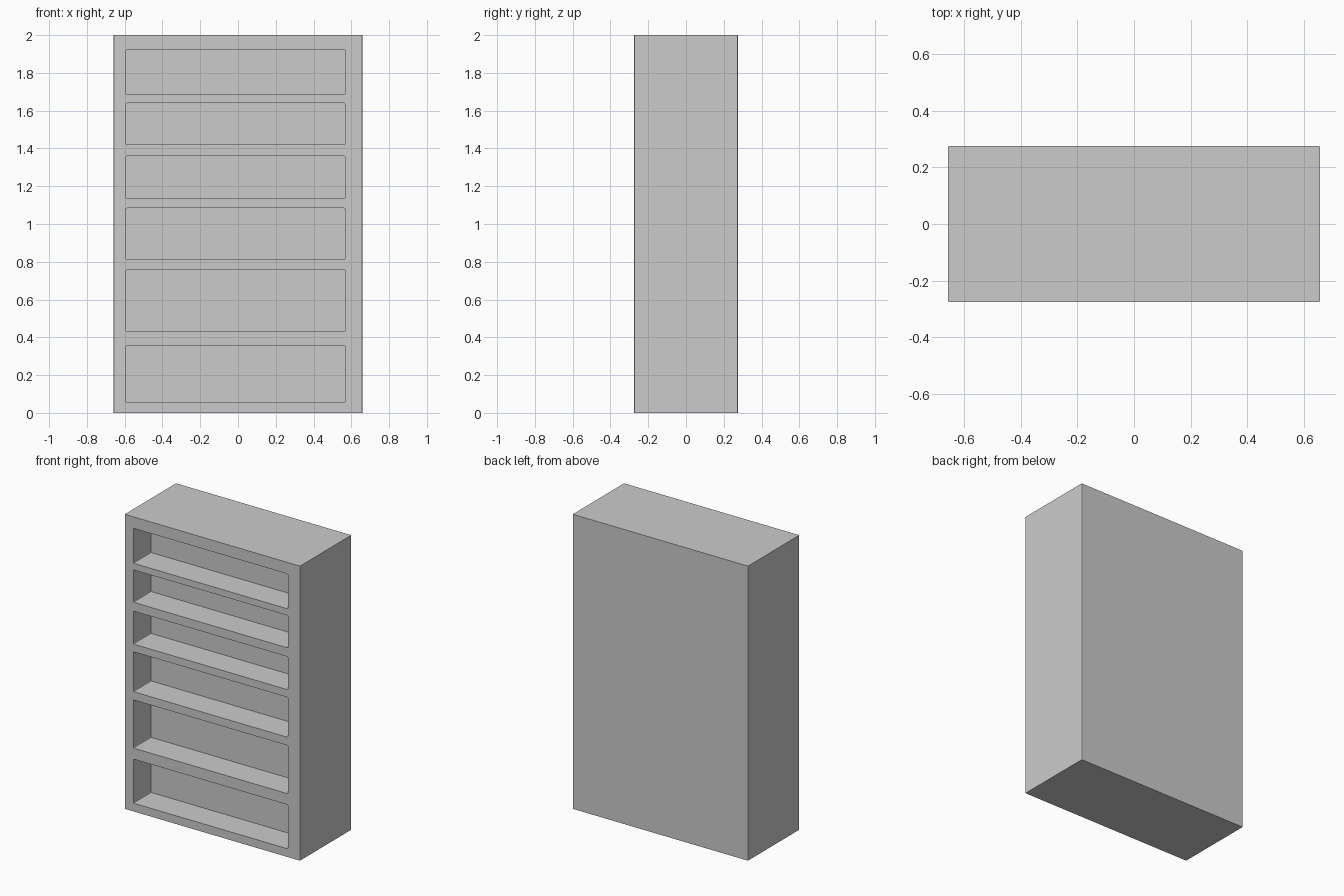
import bpy, bmesh
from mathutils import Matrix, Vector

if "Cube" in bpy.data.objects:
    bpy.data.objects.remove(bpy.data.objects["Cube"])

WIDTH, DEPTH, HEIGHT = 1.316, 0.55, 2.0
RECESS = 0.19
LEFT, RIGHT = -0.593, 0.567
# bottom and top height of each shelf opening
OPENINGS = [(0.056, 0.355), (0.430, 0.757), (0.813, 1.084),
            (1.136, 1.360), (1.420, 1.640), (1.685, 1.922)]


def add_box(bm, lo, hi, round_axis, radius):
    """Box between two corners, with the edges along one axis softened."""
    lo, hi = Vector(lo), Vector(hi)
    mat = Matrix.Translation((lo + hi) / 2) @ Matrix.Diagonal((*(hi - lo), 1))
    verts = bmesh.ops.create_cube(bm, size=1, matrix=mat)["verts"]
    edges = {e for v in verts for e in v.link_edges
             if abs((e.verts[0].co - e.verts[1].co).normalized()[round_axis]) > 0.9}
    bmesh.ops.bevel(bm, geom=list(edges), offset=radius, segments=2,
                    profile=0.5, affect='EDGES')


def make_object(name, bm):
    mesh = bpy.data.meshes.new(name)
    bm.to_mesh(mesh)
    bm.free()
    obj = bpy.data.objects.new(name, mesh)
    bpy.context.collection.objects.link(obj)
    return obj


# Cabinet body
bm = bmesh.new()
add_box(bm, (-WIDTH / 2, -DEPTH / 2, 0), (WIDTH / 2, DEPTH / 2, HEIGHT), 2, 0.005)
bookcase = make_object("bookcase", bm)

# Shelf openings cut into the front
bm = bmesh.new()
for bottom, top in OPENINGS:
    add_box(bm, (LEFT, -DEPTH / 2 - 0.1, bottom),
            (RIGHT, -DEPTH / 2 + RECESS, top), 1, 0.006)
cutter = make_object("shelf_opening_cutter", bm)
cutter.hide_render = True
cutter.display_type = 'WIRE'

cut = bookcase.modifiers.new("shelf_openings", 'BOOLEAN')
cut.operation = 'DIFFERENCE'
cut.solver = 'EXACT'
cut.object = cutter

# Apply the cut and remove the helper
bpy.context.view_layer.objects.active = bookcase
bookcase.select_set(True)
bpy.ops.object.modifier_apply(modifier=cut.name)
bpy.data.objects.remove(cutter)
